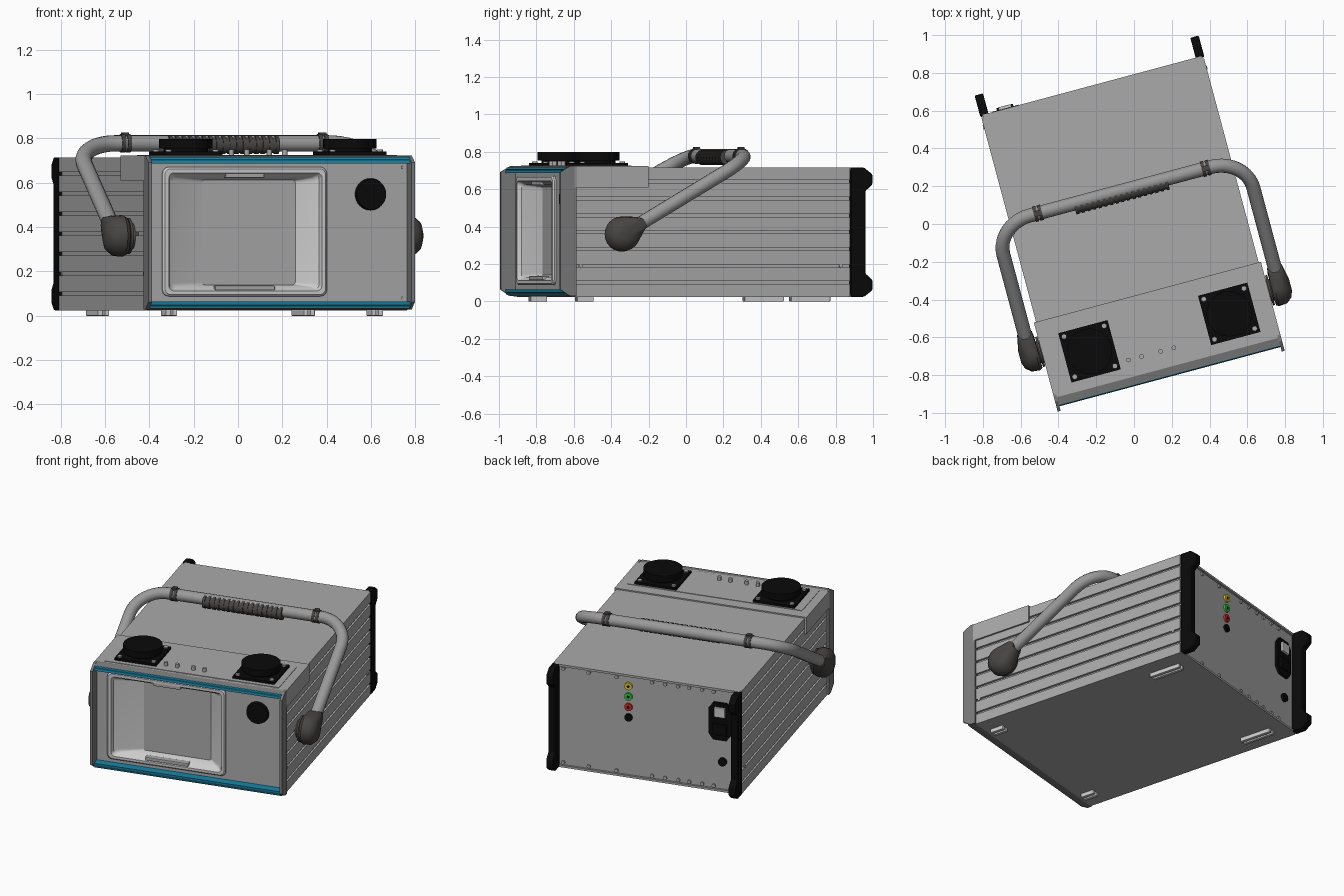
import bpy, bmesh
from math import sin, cos, pi, radians
from mathutils import Matrix, Vector

if "Cube" in bpy.data.objects:
    bpy.data.objects.remove(bpy.data.objects["Cube"])

# the whole case is turned 15 degrees about z
PLACE = Matrix.Rotation(radians(15), 4, 'Z') @ Matrix.Translation((-0.025, 0, 0))
GREY, BLACK, DARK, LIGHT = (.4, .4, .4), (.003, .003, .003), (.065, .06, .056), (.85, .85, .85)
BLUE, TRIM, TUBE = (.01, .24, .39), (.2, .2, .2), (.32, .32, .32)
mats = {}


def paint(ob, color):
    if color not in mats:
        mats[color] = bpy.data.materials.new("paint_%d" % len(mats))
        mats[color].diffuse_color = (*color, 1)
    ob.data.materials.append(mats[color])


def shade(ob):
    bpy.ops.object.select_all(action='DESELECT')
    ob.select_set(True)
    bpy.context.view_layer.objects.active = ob
    bpy.ops.object.convert(target='MESH')
    bpy.ops.object.shade_smooth_by_angle(angle=radians(35))


def finish(name, bm, color=GREY, bevel=0, smooth=False, recalc=True):
    if recalc:
        bmesh.ops.recalc_face_normals(bm, faces=bm.faces[:])
    me = bpy.data.meshes.new(name)
    bm.to_mesh(me)
    bm.free()
    ob = bpy.data.objects.new(name, me)
    bpy.context.collection.objects.link(ob)
    ob.matrix_world = PLACE
    paint(ob, color)
    if bevel:
        b = ob.modifiers.new("bevel", 'BEVEL')
        b.width, b.segments = bevel, 2
    if smooth:
        shade(ob)


def box(bm, c, size):
    bmesh.ops.create_cube(bm, size=1, matrix=Matrix.Translation(c) @ Matrix.Diagonal((*size, 1)))


def cyl(bm, c, axis, r, h, r2=None, seg=24):
    rot = Vector(axis).to_track_quat('Z', 'Y').to_matrix().to_4x4()
    bmesh.ops.create_cone(bm, cap_ends=True, segments=seg, radius1=r, radius2=r if r2 is None else r2,
                          depth=h, matrix=Matrix.Translation(c) @ rot)


def prism(bm, pts, axis, a, b, cap_a=True):
    """Extrude a 2D outline along x (points are y,z) or y (points are x,z)."""
    mk = (lambda p, t: (t, *p)) if axis == 'x' else (lambda p, t: (p[0], t, p[1]))
    A = [bm.verts.new(mk(p, a)) for p in pts]
    B = [bm.verts.new(mk(p, b)) for p in pts]
    for i in range(len(pts)):
        j = (i + 1) % len(pts)
        bm.faces.new((A[i], A[j], B[j], B[i]))
    bm.faces.new(B[::-1])
    if cap_a:
        bm.faces.new(A)


def round_rect(x0, x1, z0, z1, r, y):
    out = []
    for k, (cx, cz) in enumerate(((x1 - r, z1 - r), (x0 + r, z1 - r), (x0 + r, z0 + r), (x1 - r, z0 + r))):
        for i in range(6):
            a = (k + i / 5) * pi / 2
            out.append((cx + r * cos(a), y, cz + r * sin(a)))
    return out


def loft(bm, rings, cap=False):
    rs = [[bm.verts.new(p) for p in r] for r in rings]
    for o, n in zip(rs, rs[1:]):
        for i in range(len(o)):
            j = (i + 1) % len(o)
            bm.faces.new((o[i], o[j], n[j], n[i]))
    if cap:
        bm.faces.new(rs[-1])


# case body with grooved sides, open behind the front panel
right = [(.61, .025)]
for i in range(7):
    z = .10 + .09 * i
    right += [(.61, z - .008), (.596, z - .008), (.596, z + .008), (.61, z + .008)]
right.append((.61, .715))
bm = bmesh.new()
prism(bm, right + [(-x, z) for x, z in reversed(right)], 'y', -.765, .752, cap_a=False)
for z in (.032, .708):
    box(bm, (0, .758, z), (1.2, .016, .014))
finish("case_body", bm)

# hood over the front of the case
bm = bmesh.new()
half = [(.61, .714), (.61, .61), (.622, .61), (.622, .723)]
prism(bm, half + [(-x, z) for x, z in reversed(half)], 'y', -.78, -.367)
finish("hood", bm)
bm = bmesh.new()
box(bm, (0, -.6, .7235), (1.13, .31, .005))
finish("hood_plate", bm)

# side cheeks and trims of the front frame, blue strips top and bottom
cheek = [(-.765, .028), (-.765, .724), (-.80, .724), (-.855, .692), (-.855, .063), (-.80, .028)]
for s, n in ((-1, "left"), (1, "right")):
    bm = bmesh.new()
    prism(bm, cheek, 'x', s * .606, s * .622)
    finish("front_cheek_" + n, bm, TRIM)
for f, n in ((lambda z: z, "top"), (lambda z: .75 - z, "bottom")):
    bm = bmesh.new()
    prism(bm, [(y, f(z)) for y, z in ((-.765, .695), (-.765, .723), (-.78, .723), (-.822, .716), (-.822, .695))],
          'x', -.607, .607)
    finish("front_trim_" + n, bm, TRIM)
    bm = bmesh.new()
    prism(bm, [(y, f(z)) for y, z in ((-.80, .715), (-.825, .715), (-.827, .706), (-.823, .704),
                                      (-.828, .702), (-.830, .686), (-.77, .686), (-.77, .69))], 'x', -.606, .606)
    finish("blue_strip_" + n, bm, BLUE)

# front panel with a window, and the light recessed display frame
hole = round_rect(-.537, .23, .088, .671, .03, -.775)
bm = bmesh.new()
loft(bm, [round_rect(-.607, .607, .05, .70, .001, -.775), hole])
finish("front_panel", bm, recalc=False)
bm = bmesh.new()
loft(bm, [hole,
          round_rect(-.537, .23, .088, .671, .03, -.784),
          round_rect(-.529, .222, .096, .663, .028, -.792),
          round_rect(-.51, .205, .112, .645, .025, -.792),
          round_rect(-.50, .197, .12, .635, .022, -.77),
          round_rect(-.482, .178, .13, .625, .02, -.76),
          round_rect(-.33, .105, .14, .612, .012, -.70)])
finish("display_frame", bm, LIGHT, smooth=True, recalc=False)
bm = bmesh.new()
loft(bm, [round_rect(-.33, .105, .14, .612, .012, -.70)], cap=True)
finish("display_screen", bm, recalc=False)
bm = bmesh.new()
box(bm, (-.152, -.765, .634), (.18, .04, .025))
box(bm, (-.152, -.765, .125), (.28, .04, .022))
finish("display_latches", bm, bevel=.005)

# round knob and panel screws
bm = bmesh.new()
cyl(bm, (.436, -.783, .548), (0, -1, 0), .073, .024, .068, 40)
finish("front_knob", bm, BLACK, smooth=True)
bm = bmesh.new()
for z in (.08, .67):
    cyl(bm, (.588, -.776, z), (0, -1, 0), .008, .008, seg=12)
for y in (-.74, .70):
    for s in (-1, 1):
        cyl(bm, (s * .61, y, .19), (s, 0, 0), .01, .008, seg=12)
finish("case_screws", bm)

# two fans on the hood
for s, n in ((-1, "left"), (1, "right")):
    x, y = s * .383 + .006, -.59
    bm = bmesh.new()
    box(bm, (x, y, .733), (.27, .27, .016))
    cyl(bm, (x, y, .75), (0, 0, 1), .10, .03, seg=40)
    cyl(bm, (x, y, .776), (0, 0, 1), .12, .044, seg=48)
    finish("fan_" + n, bm, BLACK, smooth=True)
    bm = bmesh.new()
    for a in (-.11, .11):
        for b in (-.11, .11):
            cyl(bm, (x + a, y + b, .744), (0, 0, 1), .014, .01, seg=16)
    finish("fan_screws_" + n, bm)

# small studs between the fans
bm = bmesh.new()
for x in (-.19, -.118, -.013, .059):
    cyl(bm, (x, -.688, .737), (0, 0, 1), .012, .026, seg=16)
finish("hood_studs", bm)

# carrying handle: bent tube
P0, L, R, X = Vector((0, -.525, .36)), .825, .19, .685
d = Vector((0, .715, .42)).normalized()
side = [(X, .03)] + [(X - R + R * cos(a), L - R + R * sin(a)) for a in (pi / 2 * i / 10 for i in range(11))]
path = side + [(-x, t) for x, t in reversed(side)]
cu = bpy.data.curves.new("handle_tube", 'CURVE')
cu.dimensions, cu.bevel_depth, cu.bevel_resolution, cu.use_fill_caps = '3D', .037, 5, True
sp = cu.splines.new('POLY')
sp.points.add(len(path) - 1)
for p, (x, t) in zip(sp.points, path):
    p.co = (*(P0 + d * t + Vector((x, 0, 0))), 1)
tube = bpy.data.objects.new("handle_tube", cu)
bpy.context.collection.objects.link(tube)
tube.matrix_world = PLACE
paint(tube, TUBE)
shade(tube)

# ribbed grip and collars on the handle bar
bar = P0 + d * L
bm = bmesh.new()
cyl(bm, bar + Vector((0, -.018, -.008)), (1, 0, 0), .036, .50)
for i in range(17):
    cyl(bm, bar + Vector((-.248 + .031 * i, -.018, -.008)), (1, 0, 0), .041, .016)
finish("handle_grip", bm, DARK, smooth=True)
for s, n in ((-1, "left"), (1, "right")):
    bm = bmesh.new()
    for o in (-.013, .013):
        cyl(bm, bar + Vector((s * .46 + .008 + o, 0, 0)), (1, 0, 0), .042, .018)
    box(bm, bar + Vector((s * .46 + .008, 0, .035)), (.03, .03, .026))
    finish("handle_collar_" + n, bm, DARK, smooth=True)

# teardrop hubs and washers at the handle pivots
for s, n in ((-1, "left"), (1, "right")):
    bm = bmesh.new()
    for x, r, t in ((.64, .085, 0), (.655, .094, 0), (.70, .09, 0), (.73, .065, 0), (.742, .03, 0),
                    (.645, .036, .095), (.685, .044, .095), (.725, .036, .095)):
        for i in range(24):
            a = 2 * pi * i / 24
            bm.verts.new(P0 + d * t + Vector((s * x, r * cos(a), r * sin(a))))
    hull = bmesh.ops.convex_hull(bm, input=bm.verts[:])
    bmesh.ops.delete(bm, geom=list({v for v in hull["geom_interior"] if isinstance(v, bmesh.types.BMVert)}),
                     context='VERTS')
    finish("handle_hub_" + n, bm, DARK, smooth=True)
    bm = bmesh.new()
    cyl(bm, P0 + Vector((s * .62, 0, 0)), (s, 0, 0), .06, .05)
    cyl(bm, P0 + Vector((s * .63, 0, 0)), (s, 0, 0), .082, .012)
    finish("hub_washer_" + n, bm, DARK, smooth=True)

# black rear corner bumpers
bump = [(.757, .715), (.83, .715), (.875, .68), (.875, .625), (.836, .59)]
bump += [(y, .74 - z) for y, z in reversed(bump)]
for s, n in ((-1, "left"), (1, "right")):
    bm = bmesh.new()
    prism(bm, bump, 'x', s * .568, s * .614)
    finish("rear_bumper_" + n, bm, BLACK, bevel=.006)

# rear edge screws
bm = bmesh.new()
for x in (.545, .38, .2, -.03, -.115, -.2, -.27, -.355, -.43):
    for z in (.055, .685):
        cyl(bm, (x, .756, z), (0, 1, 0), .012, .012, seg=12)
finish("rear_screws", bm)

# indicator column
for n, z, c in (("yellow", .635, (.8, .55, .02)), ("green", .565, (.02, .6, .05)),
                ("red", .495, (.7, .02, .02)), ("black", .425, BLACK)):
    bm = bmesh.new()
    cyl(bm, (.122, .757, z), (0, 1, 0), .025, .014)
    finish("indicator_" + n, bm, c)
    bm = bmesh.new()
    cyl(bm, (.122, .76, z), (0, 1, 0), .009, .012, seg=12)
    finish("indicator_pin_" + n, bm, BLACK)

# power inlet with switch, and ground plug
bm = bmesh.new()
prism(bm, [(-.40, .58), (-.43, .62), (-.515, .62), (-.545, .58),
           (-.545, .41), (-.515, .37), (-.43, .37), (-.40, .41)], 'y', .75, .768)
box(bm, (-.475, .771, .445), (.09, .02, .075))
finish("power_inlet", bm, BLACK)
bm = bmesh.new()
box(bm, (-.475, .772, .56), (.07, .02, .065))
finish("power_switch", bm, LIGHT, bevel=.004)
bm = bmesh.new()
cyl(bm, (-.488, .76, .225), (0, 1, 0), .027, .018)
finish("rear_plug", bm, BLACK)

# slotted feet
for s, n in ((-1, "left"), (1, "right")):
    for y, l, m in ((-.685, .09, "front"), (.563, .215, "rear")):
        bm = bmesh.new()
        for o in (-.016, .016):
            box(bm, (s * .48 + o, y, .014), (.021, l, .028))
        finish("foot_%s_%s" % (m, n), bm, (.6, .6, .6), bevel=.003)

for m in bpy.data.materials:
    if m.users and not m.is_grease_pencil:
        m.use_nodes = True
        m.node_tree.nodes["Principled BSDF"].inputs["Base Color"].default_value = m.diffuse_color
